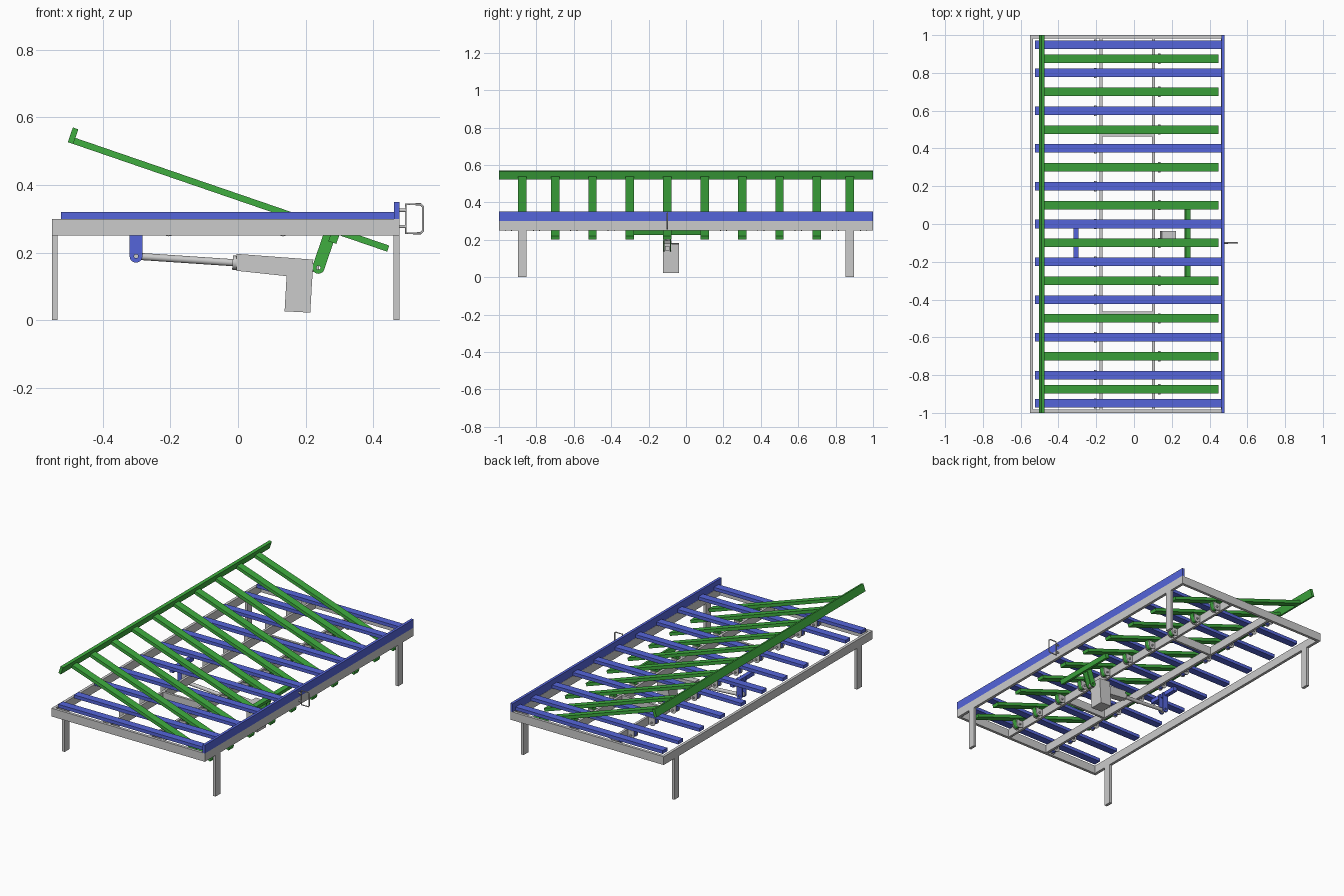
import bpy, bmesh
from math import sin, cos, pi, radians, atan2
from mathutils import Vector, Matrix

if "Cube" in bpy.data.objects:
    bpy.data.objects.remove(bpy.data.objects["Cube"])


def material(name, rgb):
    m = bpy.data.materials.new(name)
    m.diffuse_color = (*rgb, 1)
    m.use_nodes = True
    m.node_tree.nodes["Principled BSDF"].inputs["Base Color"].default_value = m.diffuse_color
    return m


BLUE = material("blue", (0.09, 0.13, 0.70))
GREEN = material("green", (0.05, 0.42, 0.05))


def finish(bm, name, mat=None):
    bmesh.ops.recalc_face_normals(bm, faces=bm.faces)
    me = bpy.data.meshes.new(name)
    bm.to_mesh(me)
    bm.free()
    ob = bpy.data.objects.new(name, me)
    bpy.context.collection.objects.link(ob)
    if mat:
        me.materials.append(mat)
    return ob


def box(name, x, y, z, mat=None, m=Matrix()):
    bm = bmesh.new()
    bmesh.ops.create_cube(bm, size=1)
    for v in bm.verts:
        v.co = m @ Vector([(r[0] + r[1]) / 2 + c * (r[1] - r[0])
                           for r, c in zip((x, y, z), v.co)])
    return finish(bm, name, mat)


def prism(name, pts, y, mat=None):
    """Extrude an xz outline between two y values."""
    bm = bmesh.new()
    f = bm.faces.new([bm.verts.new((px, y[0], pz)) for px, pz in pts])
    ext = bmesh.ops.extrude_face_region(bm, geom=[f])["geom"]
    bmesh.ops.translate(bm, vec=(0, y[1] - y[0], 0),
                        verts=[g for g in ext if isinstance(g, bmesh.types.BMVert)])
    return finish(bm, name, mat)


def rod(name, a, b, r, mat=None, n=20):
    a, b = Vector(a), Vector(b)
    d = b - a
    bm = bmesh.new()
    m = Matrix.Translation((a + b) / 2) @ d.to_track_quat('Z', 'Y').to_matrix().to_4x4()
    bmesh.ops.create_cone(bm, cap_ends=True, segments=n, radius1=r, radius2=r,
                          depth=d.length, matrix=m)
    for f in bm.faces:
        f.smooth = len(f.verts) == 4
    for e in bm.edges:
        e.smooth = not any(len(f.verts) > 4 for f in e.link_faces)
    return finish(bm, name, mat)


def lug_outline(cx, cz, r, length, tilt=0):
    """Strap with a round lower end at (cx, cz), rising by length, leaning by tilt."""
    pts = [(r * cos(a), r * sin(a)) for a in (pi + pi * i / 10 for i in range(11))]
    pts += [(r, length), (-r, length)]
    return [(cx + x * cos(tilt) + z * sin(tilt), cz - x * sin(tilt) + z * cos(tilt))
            for x, z in pts]


def strap(name, cx, cz, r, length, y, tilt, mat, hole):
    """Lug plate with a pin hole, as a filled flat curve turned upright."""
    cu = bpy.data.curves.new(name, 'CURVE')
    cu.dimensions, cu.fill_mode = '2D', 'BOTH'
    cu.extrude = (y[1] - y[0]) / 2
    ring = [(cx + hole * cos(i * pi / 8), cz + hole * sin(i * pi / 8)) for i in range(16)]
    for pts in (lug_outline(cx, cz, r, length, tilt), ring):
        s = cu.splines.new('POLY')
        s.points.add(len(pts) - 1)
        for p, (px, pz) in zip(s.points, pts):
            p.co = (px, pz, 0, 1)
        s.use_cyclic_u = True
    cu.materials.append(mat)
    ob = bpy.data.objects.new(name, cu)
    bpy.context.collection.objects.link(ob)
    ob.rotation_euler = (pi / 2, 0, 0)
    ob.location.y = (y[0] + y[1]) / 2
    bpy.ops.object.select_all(action='DESELECT')
    ob.select_set(True)
    bpy.context.view_layer.objects.active = ob
    bpy.ops.object.convert(target='MESH')


# Grey frame, legs and inner rails
X0, X1, T = -0.551, 0.478, 0.017
Z = (0.25, 0.30)
for name, x in (("left", (X0, X0 + T)), ("right", (X1 - T, X1))):
    box(name + "_side_rail", x, (-1, 1), Z)
    for s in (-1, 1):
        box(name + "_leg", x, sorted((s * 0.852, s * 0.897)), (0, 0.25))
for s in (-1, 1):
    box("end_rail", (X0 + T, X1 - T), sorted((s * (1 - T), s)), Z)
    box("cross_brace", (-0.168, 0.095), sorted((s * 0.462, s * 0.477)), Z)
box("inner_rail_left", (-0.183, -0.168), (-0.983, 0.983), Z)
box("inner_rail_right", (0.095, 0.110), (-0.983, 0.983), Z)

# Tilted frame of the green deck: origin at its lower left corner
tilt = atan2(0.3245, 0.946)
G = Matrix.Translation((-0.504, 0, 0.527)) @ Matrix.Rotation(tilt, 4, 'Y')


def hinge(x, rail_x, y, mat, lean, height):
    """Grey cheek plates on the rail, coloured tab up to the slat, and a pin."""
    cz, r = 0.269, 0.021
    for s in (-1, 1):
        prism("hinge_cheek", lug_outline(x, cz, r, 0.028),
              sorted((y + s * 0.014, y + s * 0.019)))
        box("hinge_foot", sorted((rail_x, x)), sorted((y + s * 0.014, y + s * 0.019)),
            (0.255, 0.297))
    prism("hinge_tab", lug_outline(x, cz, 0.016, height, lean), (y - 0.013, y + 0.013), mat)
    rod("hinge_pin", (x, y - 0.027, cz), (x, y + 0.027, cz), 0.006, n=12)


# Blue deck, lying flat
for y in [0.95, -0.95] + [i * 0.2 for i in range(-4, 5)]:
    box("blue_slat", (-0.525, 0.463), (y - 0.0225, y + 0.0225), (0.30, 0.32), BLUE)
    hinge(-0.205, -0.183, y, BLUE, 0, 0.033)
box("blue_edge_board", (0.462, X1), (-1, 1), (0.30, 0.35), BLUE)

# Green deck, raised
for y in [0.875, -0.875] + [i * 0.2 - 0.7 for i in range(8)]:
    box("green_slat", (0.016, 1.0), (y - 0.0225, y + 0.0225), (0, 0.019), GREEN, G)
    hinge(0.133, 0.110, y, GREEN, tilt, 0.038)
box("green_edge_board", (0, 0.017), (-1, 1), (0, 0.046), GREEN, G)

# Lever arms carrying the actuator
box("blue_lever_bar", (-0.32, -0.295), (-0.2, 0), (0.275, 0.30), BLUE)
box("green_lever_bar", (0.825, 0.85), (-0.3, 0.1), (-0.027, 0), GREEN, G)
for s in (-1, 1):
    y = sorted((-0.1 + s * 0.014, -0.1 + s * 0.021))
    strap("blue_lever", -0.302, 0.189, 0.019, 0.105, y, 0, BLUE, 0.006)
    strap("green_lever", 0.238, 0.155, 0.018, 0.115, y, tilt, GREEN, 0.006)

# Linear actuator
YA = -0.1
rod("actuator_eye", (-0.302, YA - 0.013, 0.189), (-0.302, YA + 0.013, 0.189), 0.014)
rod("actuator_rod", (-0.30, YA, 0.189), (0, YA, 0.169), 0.0105)
rod("actuator_collar", (-0.016, YA, 0.170), (0.0, YA, 0.169), 0.021)
prism("actuator_tube_housing", [(-0.004, 0.196), (0.223, 0.179), (0.220, 0.122), (-0.004, 0.146)],
      (-0.122, -0.078))
prism("actuator_motor", [(0.147, 0.184), (0.223, 0.178), (0.214, 0.022), (0.138, 0.026)],
      (-0.122, -0.038))
box("actuator_rear_lug", (0.215, 0.240), (YA - 0.013, YA + 0.013), (0.143, 0.167))

# Wire handle on the right edge
YH = -0.1
loop = [(0.497, 0.343), (0.541, 0.343), (0.548, 0.336), (0.548, 0.264), (0.541, 0.257), (0.497, 0.257)]
cu = bpy.data.curves.new("handle_loop", 'CURVE')
cu.dimensions = '3D'
cu.bevel_depth, cu.bevel_resolution = 0.0035, 2
sp = cu.splines.new('POLY')
sp.points.add(len(loop) - 1)
sp.use_cyclic_u = True
for p, (x, z) in zip(sp.points, loop):
    p.co = (x, YH, z, 1)
bpy.context.collection.objects.link(bpy.data.objects.new("handle_loop", cu))
for z in (0.325, 0.277):
    rod("handle_stub", (X1, YH, z), (0.497, YH, z), 0.005, n=12)
